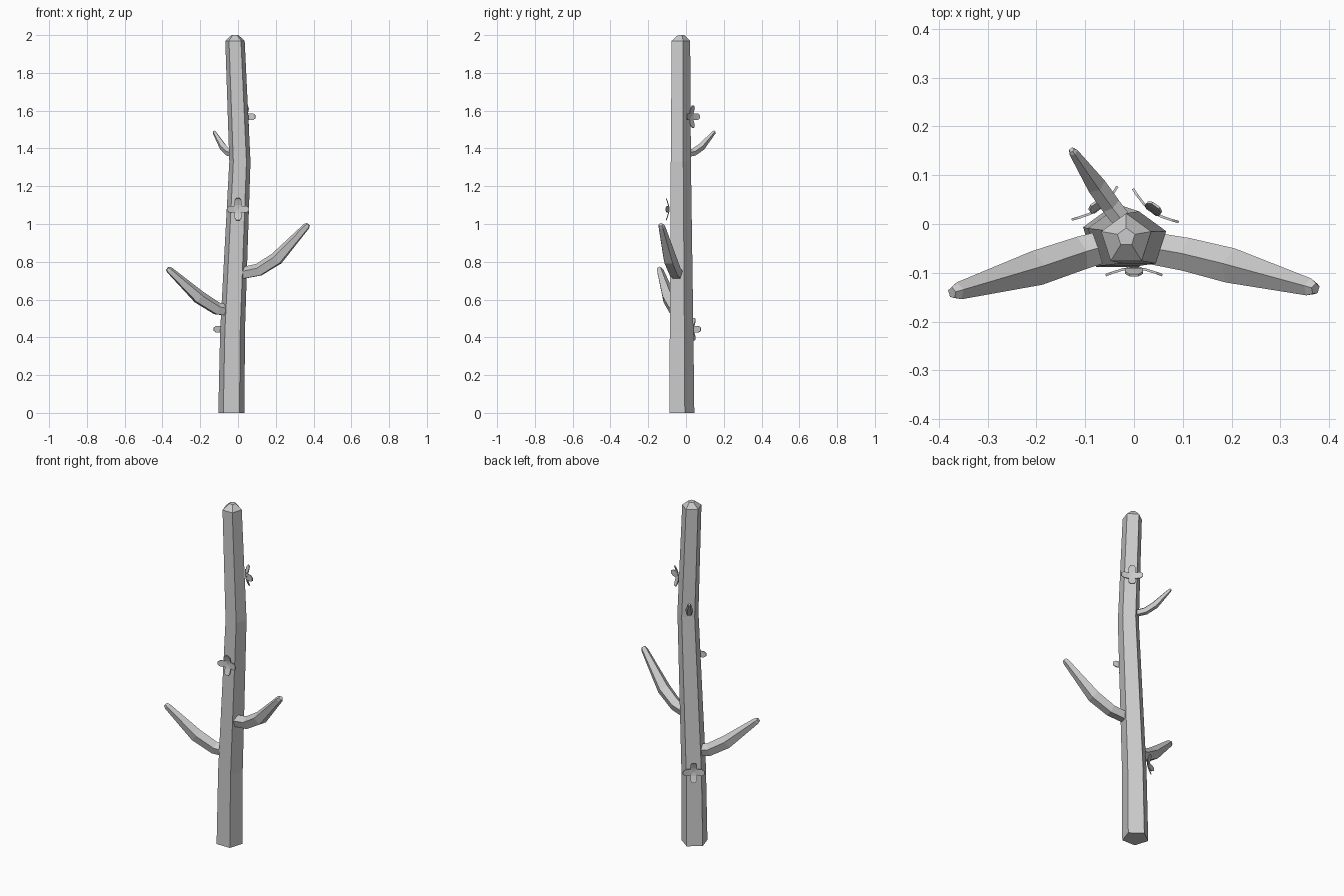
import bpy, bmesh, math
from mathutils import Vector, Matrix

cube = bpy.data.objects.get("Cube")
if cube:
    bpy.data.objects.remove(cube)

bark = bpy.data.materials.new("light_grey")
bark.use_nodes = True
GREY = (0.6, 0.6, 0.6, 1)
bark.diffuse_color = GREY
bark.node_tree.nodes["Principled BSDF"].inputs["Base Color"].default_value = GREY


def finish(name, bm):
    bmesh.ops.recalc_face_normals(bm, faces=bm.faces)
    mesh = bpy.data.meshes.new(name)
    bm.to_mesh(mesh)
    bm.free()
    mesh.materials.append(bark)
    obj = bpy.data.objects.new(name, mesh)
    bpy.context.collection.objects.link(obj)
    return obj


def limb(name, stations, upright=False, sides=5):
    """Loft a faceted tube through (x, y, z, radius) stations and cap it."""
    bm = bmesh.new()
    points = [Vector(s[:3]) for s in stations]
    rings = []
    for i, p in enumerate(points):
        along = points[min(i + 1, len(points) - 1)] - points[max(i - 1, 0)]
        if upright:
            side, top = Vector((1, 0, 0)), Vector((0, 1, 0))
        else:
            side = along.cross(Vector((0, 0, 1))).normalized()
            top = side.cross(along).normalized()
        ring = []
        for k in range(sides):
            a = math.pi / 2 + math.tau * k / sides
            offset = side * math.cos(a) + top * math.sin(a)
            ring.append(bm.verts.new(p + offset * stations[i][3]))
        rings.append(ring)
    for a, b in zip(rings, rings[1:]):
        for k in range(sides):
            n = (k + 1) % sides
            bm.faces.new((a[k], a[n], b[n], b[k]))
    bm.faces.new(rings[0])
    bm.faces.new(rings[-1])
    return finish(name, bm)


def blossom(name, position, heading):
    """Four cupped petals in a cross, facing a heading in degrees."""
    bm = bmesh.new()
    # distance from centre, half width, outward lift
    outline = [(0, 0.012, 0), (0.022, 0.018, 0.003),
               (0.045, 0.018, 0.010), (0.058, 0.009, 0.015)]
    for turn in range(4):
        spin = Matrix.Rotation(turn * math.pi / 2, 3, 'Y')
        rows = [[bm.verts.new(spin @ Vector((d, -lift, s * w))) for s in (-1, 1)]
                for d, w, lift in outline]
        for a, b in zip(rows, rows[1:]):
            bm.faces.new((a[0], a[1], b[1], b[0]))
    obj = finish(name, bm)
    obj.location = position
    obj.rotation_euler.z = math.radians(heading + 90)
    solid = obj.modifiers.new("thickness", 'SOLIDIFY')
    solid.thickness = 0.005
    solid.offset = 0


# Trunk with a gentle bend and chamfered top
limb("trunk", [(-0.035, -0.029, 0, 0.073), (-0.029, -0.03, 0.43, 0.069),
               (0.01, -0.033, 1.33, 0.059), (-0.016, -0.032, 1.97, 0.054),
               (-0.016, -0.027, 2.0, 0.019)], upright=True)

# Branches curving outward and up
limb("right_branch", [(-0.04, -0.04, 0.54, 0.034), (-0.11, -0.06, 0.55, 0.036),
                      (-0.205, -0.092, 0.61, 0.038), (-0.362, -0.138, 0.755, 0.019),
                      (-0.373, -0.141, 0.765, 0.012)])
limb("left_branch", [(0.01, -0.045, 0.735, 0.034), (0.11, -0.063, 0.755, 0.036),
                     (0.205, -0.087, 0.815, 0.038), (0.362, -0.13, 0.987, 0.019),
                     (0.372, -0.133, 0.997, 0.012)])
limb("back_branch", [(-0.015, -0.005, 1.37, 0.02), (-0.048, 0.038, 1.378, 0.021),
                     (-0.078, 0.08, 1.407, 0.021), (-0.125, 0.148, 1.485, 0.010),
                     (-0.128, 0.152, 1.49, 0.006)])

# Blossoms on the trunk faces
blossom("front_blossom", (0, -0.09, 1.078), -90)
blossom("lower_back_blossom", (-0.072, 0.031, 0.443), 126)
blossom("upper_back_blossom", (0.036, 0.026, 1.568), 54)
